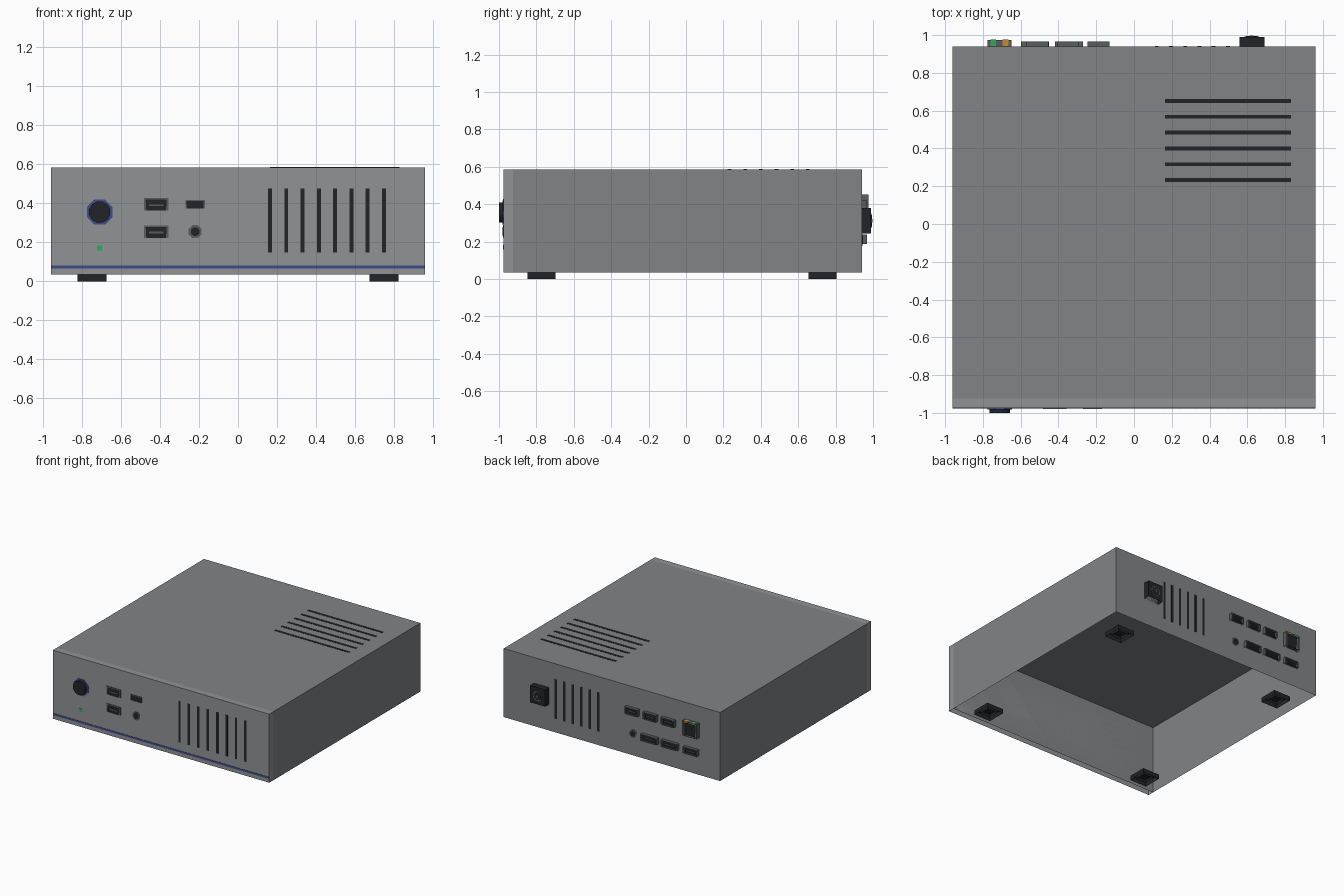
import bpy, bmesh, math
from mathutils import Matrix, Vector

if "Cube" in bpy.data.objects:
    bpy.data.objects.remove(bpy.data.objects["Cube"])

FRONT, BACK = -0.975, 0.94


def material(name, rgb):
    m = bpy.data.materials.new(name)
    m.diffuse_color = (*rgb, 1)
    m.use_nodes = True
    m.node_tree.nodes["Principled BSDF"].inputs["Base Color"].default_value = m.diffuse_color
    return m


GREY = material("case_grey", (0.22, 0.23, 0.24))
BEZEL = material("bezel_grey", (0.28, 0.29, 0.30))
DARK = material("dark_plastic", (0.015, 0.017, 0.02))
METAL = material("port_metal", (0.1, 0.11, 0.11))
BLUE = material("blue_accent", (0.05, 0.07, 0.25))
GREEN = material("green_light", (0.03, 0.4, 0.1))
ORANGE = material("orange_light", (0.6, 0.25, 0.03))


def finish(bm, name, *mats):
    me = bpy.data.meshes.new(name)
    bm.to_mesh(me)
    bm.free()
    for m in mats:
        me.materials.append(m)
    ob = bpy.data.objects.new(name, me)
    bpy.context.collection.objects.link(ob)
    return ob


def open_box(x0, x1, y0, y1, z0, z1):
    """Box bmesh with no underside, like the pressed shells of the model."""
    bm = bmesh.new()
    mat = Matrix.Translation(((x0 + x1) / 2, (y0 + y1) / 2, (z0 + z1) / 2)) \
        @ Matrix.Diagonal((x1 - x0, y1 - y0, z1 - z0, 1))
    bmesh.ops.create_cube(bm, size=1, matrix=mat)
    bm.normal_update()
    under = [f for f in bm.faces if f.normal.z < -0.9]
    bmesh.ops.delete(bm, geom=under, context='FACES_ONLY')
    return bm


def box(name, x0, x1, y0, y1, z0, z1, mat):
    return finish(open_box(x0, x1, y0, y1, z0, z1), name, mat)


def wall_box(name, x, z, w, h, side, near, far, mat):
    """Box on the front (side=-1) or back (side=1) wall, offsets measured outward."""
    base = BACK if side > 0 else FRONT
    y0, y1 = sorted((base + side * near, base + side * far))
    return box(name, x - w / 2, x + w / 2, y0, y1, z - h / 2, z + h / 2, mat)


def port(name, x, z, w, h, side, out, tongue=True, mat=METAL, rim=0.012):
    """Socket shell with a recessed dark mouth and optional tongue."""
    base = BACK if side > 0 else FRONT
    y0, y1 = sorted((base, base + side * out))
    bm = open_box(x - w / 2, x + w / 2, y0, y1, z - h / 2, z + h / 2)
    bm.normal_update()
    face = next(f for f in bm.faces if f.normal.y * side > 0.9)
    bmesh.ops.inset_region(bm, faces=[face], thickness=rim)
    r = bmesh.ops.extrude_discrete_faces(bm, faces=[face])
    mouth = r['faces'][0]
    bmesh.ops.translate(bm, verts=mouth.verts, vec=(0, -side * out * 0.6, 0))
    mouth.material_index = 1
    finish(bm, name, mat, DARK)
    if tongue:
        wall_box(name + "_tongue", x, z - h * 0.08, w * 0.6, h * 0.14, side,
                 out * 0.3, out * 0.9, METAL)


def disc(name, x, z, r, side, near, far, mat, sides=8):
    base = BACK if side > 0 else FRONT
    bm = bmesh.new()
    mat4 = Matrix.Translation((x, base + side * (near + far) / 2, z)) \
        @ Matrix.Rotation(math.pi / 2, 4, 'X') @ Matrix.Rotation(math.pi / sides, 4, 'Z')
    bmesh.ops.create_cone(bm, cap_ends=True, segments=sides, radius1=r, radius2=r,
                          depth=far - near, matrix=mat4)
    finish(bm, name, mat)


# Case shell, front bezel and accent stripe
box("case_shell", -0.96, 0.96, -0.925, BACK, 0.035, 0.585, GREY)
box("front_bezel", -0.96, 0.96, FRONT, -0.925, 0.035, 0.585, BEZEL)
wall_box("accent_stripe", 0, 0.073, 1.92, 0.015, -1, 0, 0.002, BLUE)

# Feet
for sx in (-1, 1):
    for y in (-0.772, 0.73):
        x = sx * 0.75
        box("foot", x - 0.075, x + 0.075, y - 0.075, y + 0.075, 0, 0.035, DARK)
        box("foot_pad", x - 0.045, x + 0.045, y - 0.045, y + 0.045, 0.008, 0.03, DARK)

# Vent slots on front, back and top
for i in range(8):
    wall_box("front_vent", 0.164 + i * 0.0836, 0.312, 0.02, 0.33, -1, 0, 0.002, DARK)
for i in range(6):
    wall_box("back_vent", 0.12 + i * 0.0754, 0.302, 0.02, 0.315, 1, 0, 0.002, DARK)
    y = 0.233 + i * 0.0836
    box("top_vent", 0.165, 0.83, y - 0.01, y + 0.01, 0.584, 0.587, DARK)

# Power button and status light
disc("button_ring", -0.71, 0.355, 0.07, -1, 0, 0.007, BLUE)
disc("power_button", -0.71, 0.355, 0.056, -1, 0, 0.025, DARK, 12)
wall_box("status_light", -0.71, 0.17, 0.026, 0.026, -1, 0, 0.003, GREEN)

# Front sockets
for z in (0.395, 0.255):
    port("front_usb", -0.42, z, 0.125, 0.065, -1, 0.004)
port("front_usb_small", -0.22, 0.395, 0.1, 0.045, -1, 0.004, False, rim=0.008)
disc("front_audio_ring", -0.22, 0.255, 0.036, -1, 0, 0.003, METAL)
disc("front_audio_hole", -0.22, 0.255, 0.023, -1, 0, 0.005, DARK, 12)

# Back sockets
for x in (-0.188, -0.35, -0.51):
    port("back_usb", x, 0.393, 0.116, 0.055, 1, 0.027)
for x in (-0.344, -0.524):
    port("video_port", x, 0.213, 0.146, 0.052, 1, 0.027)
port("back_usb_small", -0.71, 0.213, 0.125, 0.05, 1, 0.027)
port("network_port", -0.712, 0.392, 0.128, 0.118, 1, 0.035, False, rim=0.018)
wall_box("network_light_left", -0.68, 0.445, 0.03, 0.014, 1, 0.003, 0.037, ORANGE)
wall_box("network_light_right", -0.745, 0.445, 0.03, 0.014, 1, 0.003, 0.037, GREEN)
disc("back_audio_ring", -0.188, 0.208, 0.034, 1, 0, 0.004, METAL)
disc("back_audio_hole", -0.188, 0.208, 0.022, 1, 0, 0.006, DARK, 12)

# Power inlet
wall_box("power_inlet", 0.624, 0.312, 0.132, 0.135, 1, 0, 0.05, DARK)
disc("power_inlet_ring", 0.624, 0.312, 0.04, 1, 0.045, 0.053, METAL, 12)
disc("power_inlet_hole", 0.624, 0.312, 0.032, 1, 0.045, 0.055, DARK, 12)
disc("power_inlet_pin", 0.624, 0.312, 0.01, 1, 0.045, 0.058, METAL)
